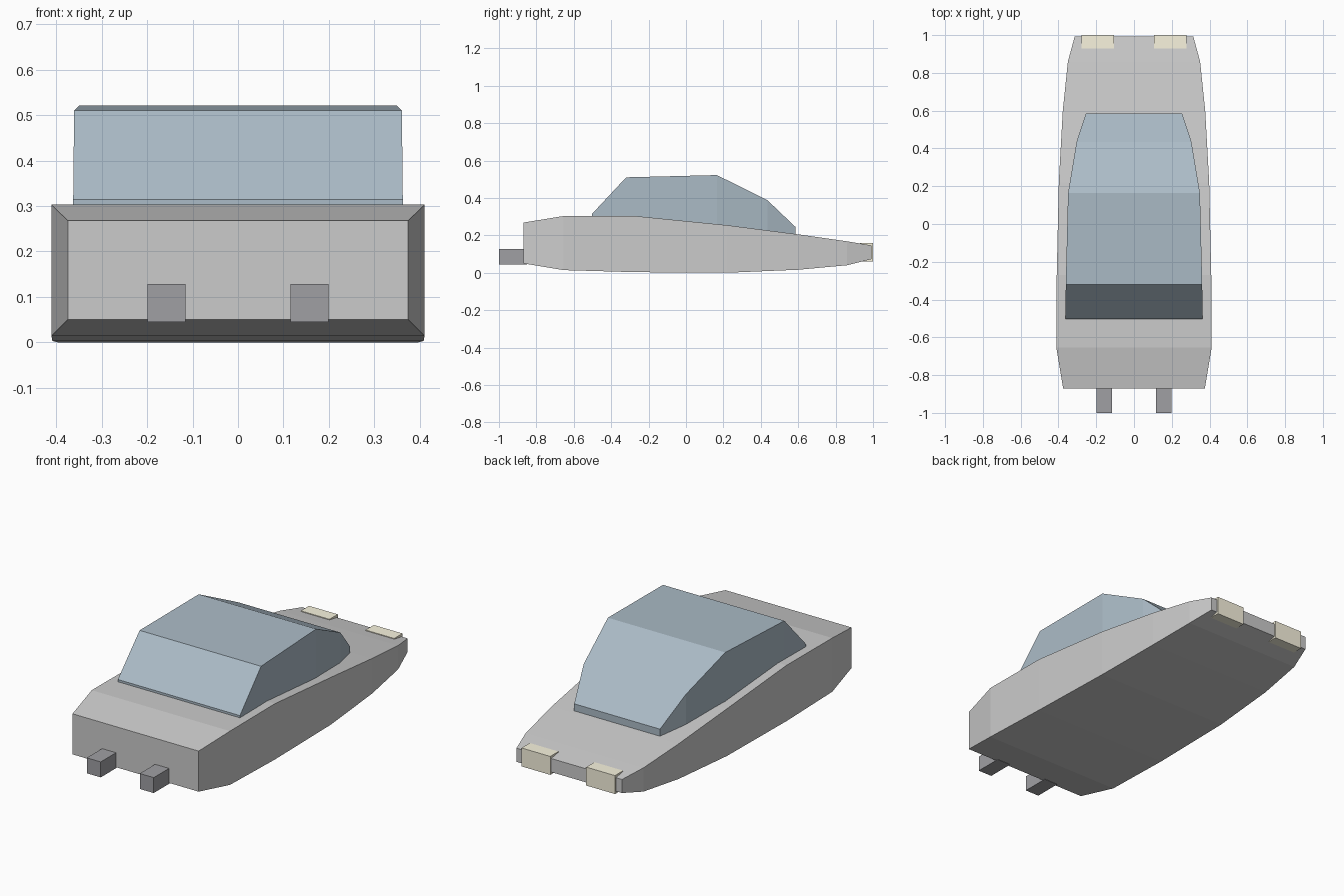
import bpy, bmesh

if "Cube" in bpy.data.objects:
    bpy.data.objects.remove(bpy.data.objects["Cube"])


def material(name, rgb):
    m = bpy.data.materials.new(name)
    m.diffuse_color = (*rgb, 1)
    m.use_nodes = True
    m.node_tree.nodes["Principled BSDF"].inputs["Base Color"].default_value = m.diffuse_color
    return m


def loft(name, sections, mat=None):
    """Join rectangular sections (y, half width, z bottom, z top) into a closed body."""
    bm = bmesh.new()
    rings = [[bm.verts.new(p) for p in ((-w, y, b), (w, y, b), (w, y, t), (-w, y, t))]
             for y, w, b, t in sections]
    for r, s in zip(rings, rings[1:]):
        for i in range(4):
            j = (i + 1) % 4
            bm.faces.new((r[i], r[j], s[j], s[i]))
    bm.faces.new(rings[0])
    bm.faces.new(rings[-1])
    bmesh.ops.recalc_face_normals(bm, faces=bm.faces)
    me = bpy.data.meshes.new(name)
    bm.to_mesh(me)
    bm.free()
    ob = bpy.data.objects.new(name, me)
    bpy.context.collection.objects.link(ob)
    if mat:
        me.materials.append(mat)
    return ob


def box(name, x0, x1, y0, y1, z0, z1, mat):
    ob = loft(name, [(y0, (x1 - x0) / 2, z0, z1), (y1, (x1 - x0) / 2, z0, z1)], mat)
    ob.location.x = (x0 + x1) / 2
    return ob


glass = material("glass_blue", (0.41, 0.50, 0.57))
dark = material("dark_metal", (0.35, 0.35, 0.37))
cream = material("lamp_cream", (0.95, 0.91, 0.74))

# Tapered hull
loft("hull", [
    (-0.87, 0.375, 0.05, 0.268),
    (-0.655, 0.411, 0.014, 0.303),
    (-0.27, 0.409, 0.003, 0.303),
    (0.22, 0.398, 0.0, 0.254),
    (0.60, 0.377, 0.016, 0.205),
    (0.86, 0.35, 0.04, 0.168),
    (0.992, 0.314, 0.073, 0.146),
])

# Cabin, sunk slightly into the hull
loft("cabin", [
    (-0.502, 0.363, 0.285, 0.315),
    (-0.32, 0.361, 0.28, 0.510),
    (0.165, 0.349, 0.24, 0.522),
    (0.435, 0.304, 0.21, 0.388),
    (0.585, 0.255, 0.19, 0.245),
], glass)

# Paired exhausts and lamps
for side, s in (("left", -1), ("right", 1)):
    a, b = sorted((s * 0.116, s * 0.199))
    box("exhaust_" + side, a, b, -1.0, -0.85, 0.045, 0.128, dark)
    a, b = sorted((s * 0.107, s * 0.278))
    box("lamp_" + side, a, b, 0.93, 1.0, 0.061, 0.16, cream)
